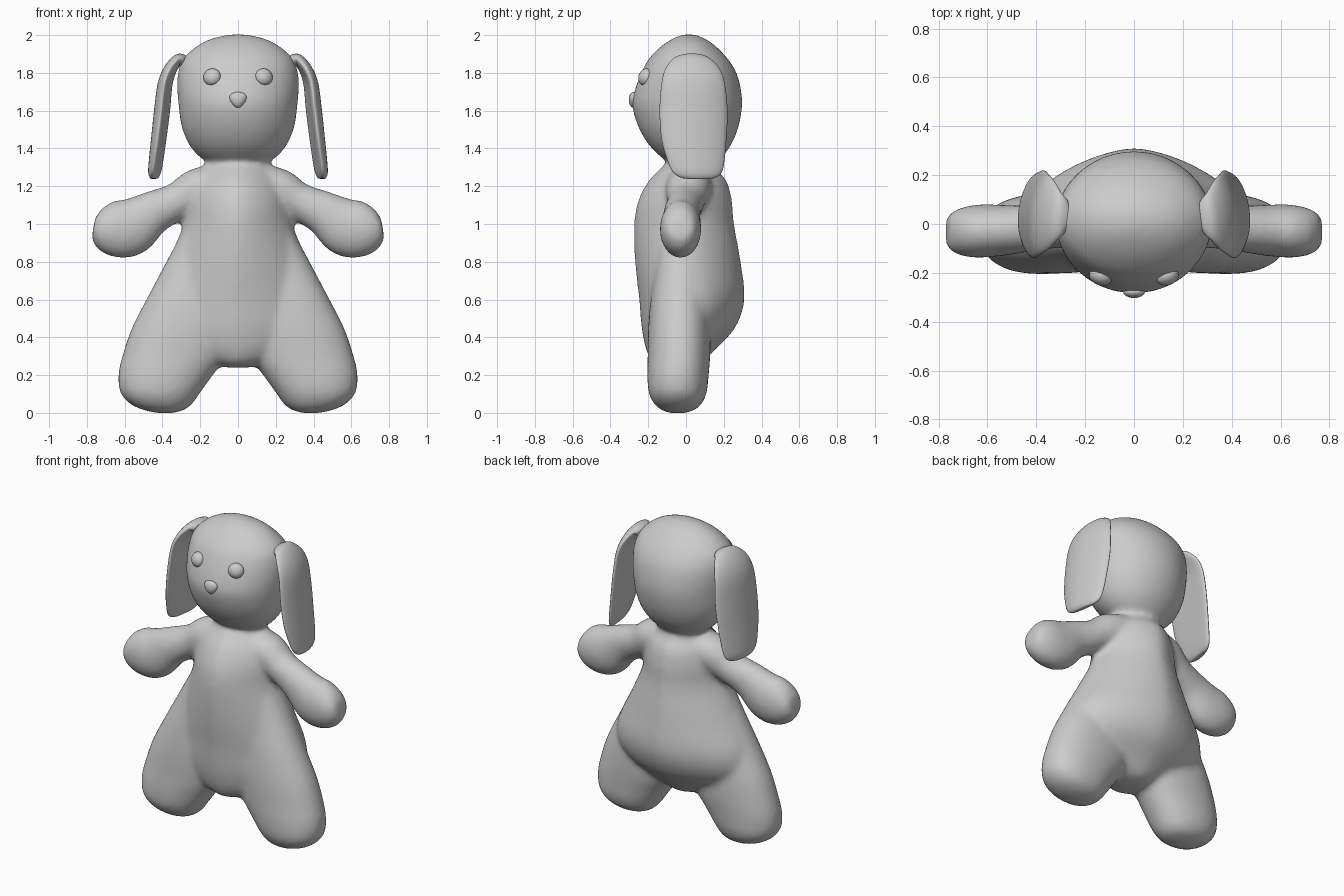
import bpy, bmesh, math
from mathutils import Vector


def spline(keys, steps=5):
    """Catmull-Rom interpolation of the section table."""
    k = [Vector(v) for v in keys]
    k = [k[0] * 2 - k[1]] + k + [k[-1] * 2 - k[-2]]
    out = []
    for i in range(1, len(k) - 2):
        a, b, c, d = k[i - 1:i + 3]
        for j in range(steps):
            t = j / steps
            out.append((b * 2 + (c - a) * t + (a * 2 - b * 5 + c * 4 - d) * t * t
                        + (b * 3 - a - c * 3 + d) * t ** 3) * 0.5)
    return out + [k[-2]]


def power(v, p):
    return math.copysign(abs(v) ** (2 / p), v)


def loft(bm, keys, side=1, flat=False, bend=None, p=2.0, n=40):
    """Superelliptic sections (x, z, y, in-plane radius, depth radius) along a path in xz."""
    secs = spline(keys)
    rings = []
    for i, s in enumerate(secs):
        a, b = secs[max(i - 1, 0)], secs[min(i + 1, len(secs) - 1)]
        tx, tz = b[0] - a[0], b[1] - a[1]
        length = math.hypot(tx, tz) or 1
        ux, uz = (1, 0) if flat else (-tz / length, tx / length)
        ring = []
        for j in range(n):
            t = math.tau * j / n
            r = max(s[3], 0.005) * power(math.cos(t), p)
            co = Vector((s[0] + ux * r, s[2] + max(s[4], 0.005) * power(math.sin(t), p), s[1] + uz * r))
            if bend:
                bend(co)
            co.x *= side
            ring.append(bm.verts.new(co))
        rings.append(ring)
    faces = [bm.faces.new(rings[0]), bm.faces.new(rings[-1])]
    for r1, r2 in zip(rings, rings[1:]):
        for j in range(n):
            m = (j + 1) % n
            faces.append(bm.faces.new((r1[j], r1[m], r2[m], r2[j])))
    bmesh.ops.recalc_face_normals(bm, faces=faces)


def finish(bm, name):
    for f in bm.faces:
        f.smooth = True
    me = bpy.data.meshes.new(name)
    bm.to_mesh(me)
    bm.free()
    ob = bpy.data.objects.new(name, me)
    bpy.context.collection.objects.link(ob)
    return ob


def upright(rows):
    """(z, left x, right x, front y, back y) rows to loft sections."""
    return [((l + r) / 2, z, (f + b) / 2, (r - l) / 2, (b - f) / 2) for z, l, r, f, b in rows]


def centred(rows):
    return upright([(z, -w, w, f, b) for z, w, f, b in rows])


# Body: torso, head, arms and legs fused into one soft skin
torso = centred([(0.24, 0.05, -0.10, 0.02), (0.26, 0.16, -0.17, 0.08), (0.33, 0.32, -0.21, 0.15),
                 (0.45, 0.45, -0.235, 0.26), (0.60, 0.455, -0.248, 0.31), (0.80, 0.37, -0.27, 0.29),
                 (1.00, 0.29, -0.275, 0.255), (1.12, 0.27, -0.255, 0.245), (1.22, 0.24, -0.205, 0.22),
                 (1.28, 0.20, -0.15, 0.175), (1.34, 0.15, -0.09, 0.15)])
head = centred([(1.29, 0.13, -0.06, 0.13), (1.33, 0.17, -0.10, 0.17), (1.37, 0.22, -0.15, 0.205),
                (1.43, 0.265, -0.205, 0.245), (1.52, 0.30, -0.255, 0.28), (1.63, 0.315, -0.285, 0.298),
                (1.72, 0.322, -0.268, 0.29), (1.80, 0.318, -0.237, 0.268), (1.87, 0.295, -0.20, 0.225),
                (1.93, 0.235, -0.145, 0.17), (1.97, 0.17, -0.09, 0.12), (1.995, 0.09, -0.04, 0.07),
                (2.005, 0.02, 0.0, 0.03)])
arm = [(0.06, 1.25, 0.02, 0.075, 0.12), (0.21, 1.185, 0.012, 0.112, 0.12), (0.32, 1.12, 0.0, 0.10, 0.10),
       (0.45, 1.06, -0.02, 0.117, 0.097), (0.57, 0.985, -0.027, 0.155, 0.107),
       (0.66, 0.972, -0.03, 0.147, 0.108), (0.73, 0.975, -0.032, 0.11, 0.09),
       (0.766, 0.98, -0.032, 0.055, 0.065)]
leg = upright([(1.00, -0.02, 0.27, -0.15, 0.10), (0.80, 0.0, 0.38, -0.16, 0.11), (0.62, 0.0, 0.475, -0.185, 0.12),
               (0.45, 0.0, 0.562, -0.20, 0.13), (0.30, 0.06, 0.613, -0.203, 0.128),
               (0.20, 0.133, 0.634, -0.205, 0.12), (0.11, 0.198, 0.624, -0.198, 0.11),
               (0.05, 0.24, 0.575, -0.17, 0.085), (0.015, 0.285, 0.50, -0.13, 0.045),
               (-0.002, 0.35, 0.42, -0.08, -0.01)])
bm = bmesh.new()
loft(bm, torso, flat=True, p=1.6)
loft(bm, head, flat=True)
for s in (1, -1):
    loft(bm, arm, s)
    loft(bm, leg, s, flat=True, p=2.2)
body = finish(bm, "body")
fuse = body.modifiers.new("fuse", 'REMESH')
fuse.mode = 'VOXEL'
fuse.voxel_size = 0.016
fuse.use_smooth_shade = True
soft = body.modifiers.new("soften", 'SMOOTH')
soft.factor = 0.5
soft.iterations = 12


# Floppy ears: thin strips curling around the head
def curl(co):
    d = co.y - 0.04
    co.x -= 0.11 * d + 0.7 * d * d


ear = [(0.285, 1.86, 0.03, 0.035, 0.07), (0.315, 1.87, 0.03, 0.03, 0.10), (0.36, 1.82, 0.035, 0.03, 0.145),
       (0.392, 1.74, 0.038, 0.031, 0.168), (0.41, 1.60, 0.04, 0.032, 0.18), (0.427, 1.45, 0.042, 0.031, 0.172),
       (0.44, 1.34, 0.052, 0.03, 0.152), (0.448, 1.275, 0.06, 0.027, 0.13), (0.45, 1.245, 0.065, 0.018, 0.09),
       (0.45, 1.238, 0.065, 0.006, 0.04)]
for s, label in ((1, "left"), (-1, "right")):
    bm = bmesh.new()
    loft(bm, ear, s, bend=curl)
    finish(bm, label + "_ear")


# Eyes and nose
def button(name, loc, size, turn=0.0, taper=0.0):
    bm = bmesh.new()
    bmesh.ops.create_uvsphere(bm, u_segments=24, v_segments=16, radius=1)
    for v in bm.verts:
        v.co.x *= 1 + taper * v.co.z
        v.co = Vector((v.co.x * size[0], v.co.y * size[1], v.co.z * size[2]))
    ob = finish(bm, name)
    ob.location = loc
    ob.rotation_euler = (-0.3 if turn else 0, 0, turn)


for s, label in ((1, "left"), (-1, "right")):
    button(label + "_eye", (0.137 * s, -0.214, 1.778), (0.048, 0.036, 0.046), 0.4 * s)
button("nose", (0, -0.277, 1.657), (0.043, 0.026, 0.042), taper=0.35)
